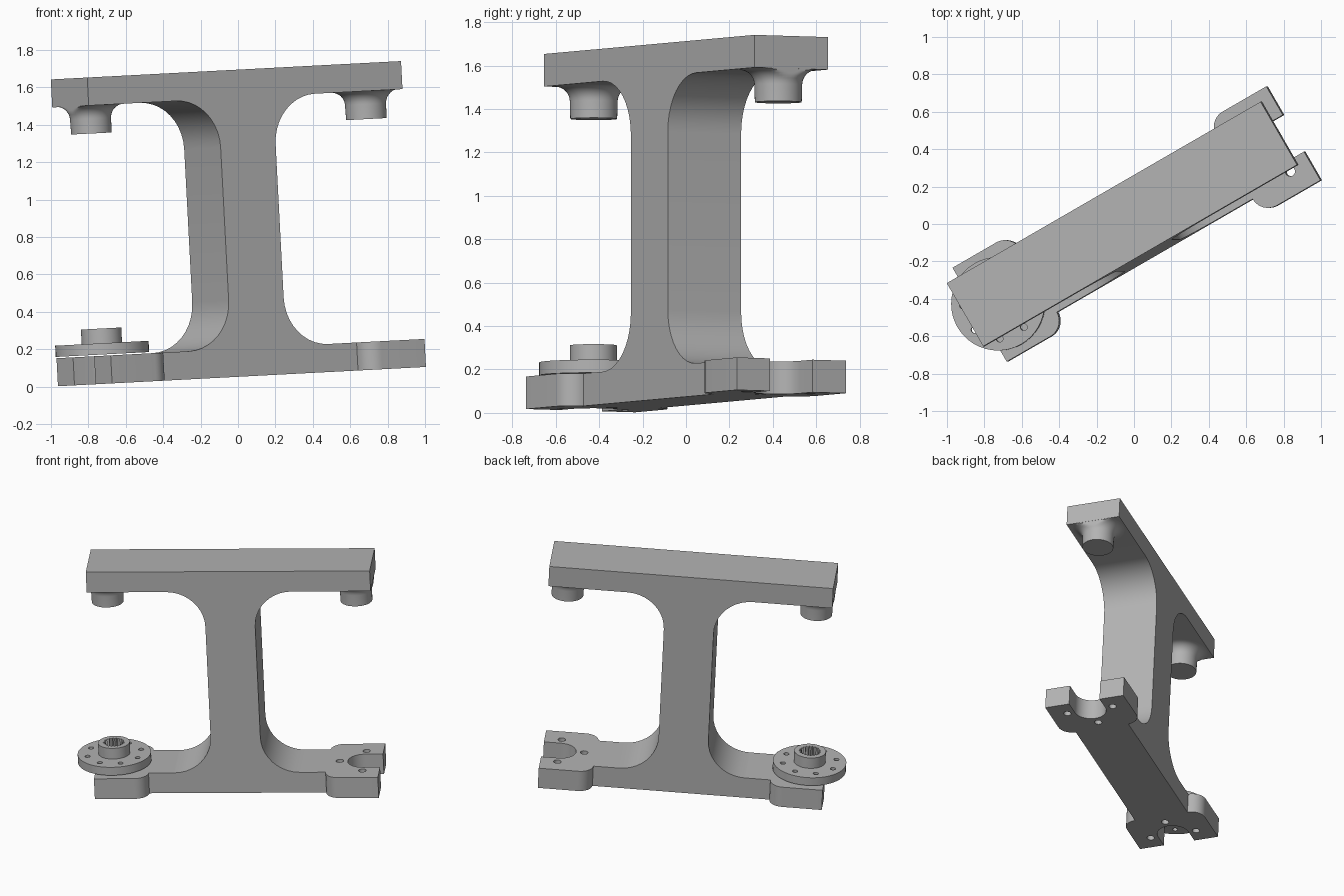
import bpy, bmesh
from math import sin, cos, pi, radians
from mathutils import Matrix

cube = bpy.data.objects.get("Cube")
if cube:
    bpy.data.objects.remove(cube)

grey = bpy.data.materials.new("plain grey")
grey.use_nodes = True
colour = (0.45, 0.45, 0.45, 1)
grey.diffuse_color = colour
grey.node_tree.nodes["Principled BSDF"].inputs["Base Color"].default_value = colour

# Main sizes, in the bracket's own frame before it is turned
HALF_L, HALF_W, HEIGHT, BAR = 0.97, 0.195, 1.64, 0.15
COLUMN, FILLET = 0.17, 0.26
EAR_W, EAR_R, EAR_U = 0.29, 0.10, 0.60
END_U, SLOT_R = 0.853, 0.113
PLACE = (Matrix.Rotation(radians(-3), 4, 'Y') @ Matrix.Translation((0.024, 0, 0.053))
         @ Matrix.Rotation(radians(30), 4, 'Z'))


def arc(cx, cy, r, a0, a1, n=10):
    steps = [radians(a0 + (a1 - a0) * i / n) for i in range(n + 1)]
    return [(cx + r * cos(a), cy + r * sin(a)) for a in steps]


def finish(name, bm):
    bmesh.ops.recalc_face_normals(bm, faces=bm.faces)
    mesh = bpy.data.meshes.new(name)
    bm.to_mesh(mesh)
    bm.free()
    mesh.materials.append(grey)
    ob = bpy.data.objects.new(name, mesh)
    bpy.context.collection.objects.link(ob)
    return ob


def prism(name, outline, low, high, upright=False):
    """Extrude an outline along z, or along y when upright."""
    bm = bmesh.new()
    verts = [bm.verts.new((a, low, b) if upright else (a, b, low)) for a, b in outline]
    face = bm.faces.new(verts)
    out = bmesh.ops.extrude_face_region(bm, geom=[face])
    moved = [v for v in out["geom"] if isinstance(v, bmesh.types.BMVert)]
    d = high - low
    bmesh.ops.translate(bm, verts=moved, vec=(0, d, 0) if upright else (0, 0, d))
    return finish(name, bm)


def lathe(name, profile, u, segments=48):
    """Revolve (radius, height) points about an upright axis at u."""
    bm = bmesh.new()
    rings = [[bm.verts.new((u + r * cos(2 * pi * i / segments),
                            r * sin(2 * pi * i / segments), h))
              for i in range(segments)] for r, h in profile]
    for a, b in zip(rings, rings[1:]):
        for i in range(segments):
            j = (i + 1) % segments
            bm.faces.new((a[i], a[j], b[j], b[i]))
    bm.faces.new(rings[0])
    bm.faces.new(rings[-1])
    return finish(name, bm)


def select(ob):
    bpy.ops.object.select_all(action='DESELECT')
    ob.select_set(True)
    bpy.context.view_layer.objects.active = ob


def cut(ob, cutters):
    select(ob)
    for c in cutters:
        c.hide_render = True
        mod = ob.modifiers.new("cut", 'BOOLEAN')
        mod.operation, mod.solver, mod.object = 'DIFFERENCE', 'EXACT', c
        bpy.ops.object.modifier_apply(modifier=mod.name)
        bpy.data.objects.remove(c)


def drill(u, v, r, low, high):
    return prism("drill", arc(u, v, r, 0, 345, 23), low, high)


def mirrored(points, su, sv):
    return [(su * a, sv * b) for a, b in points]


# Base plate: a bar with rounded ears and an open slot at both ends
quarter = arc(EAR_U + EAR_R, HALF_W, EAR_W - HALF_W, 180, 90)
quarter += [(HALF_L, EAR_W), (HALF_L, SLOT_R)]
quarter += arc(END_U, 0, SLOT_R, 90, 180)
outline = quarter + mirrored(quarter[-2::-1], 1, -1)
outline += mirrored(quarter, -1, -1) + mirrored(quarter[-2::-1], -1, 1)
base = prism("base_plate", outline, 0, BAR)
holes = []
for s in (1, -1):
    for u, v in ((END_U, 0.168), (END_U, -0.168), (END_U - 0.168, 0)):
        holes.append(drill(s * u, v, 0.026, -0.1, BAR + 0.1))
cut(base, holes)

# Column flaring into the top bar
lower, upper = BAR + FILLET, HEIGHT - BAR - FILLET
side = arc(COLUMN + FILLET, lower, FILLET, 270, 180)
side += arc(COLUMN + FILLET, upper, FILLET, 180, 90)
side += [(HALF_L, HEIGHT - BAR), (HALF_L, HEIGHT)]
column = prism("column_and_top_bar", side + mirrored(side[::-1], -1, 1),
               -HALF_W, HALF_W, upright=True)

# Hanging pegs with a flared root, trimmed flush with the bar's end
parts = [base, column]
for s, name in ((1, "peg_a"), (-1, "peg_b")):
    root = HEIGHT - BAR
    flare = arc(0.18, root - 0.07, 0.07, 180, 90, 8)
    peg = lathe(name, [(0.108, 1.34)] + flare + [(0.18, root + 0.02)], s * 0.85)
    for v in peg.data.vertices:
        v.co.x = max(-HALF_L + 0.001, min(HALF_L - 0.001, v.co.x))
    parts.append(peg)

# Round drive horn with a splined hub
horn = lathe("drive_horn", [(0.25, 0.157), (0.25, 0.217), (0.108, 0.217), (0.108, 0.296)], -END_U)
teeth = 20
spline = []
for i in range(teeth * 2):
    r = 0.075 if i % 2 else 0.06
    spline.append((-END_U + r * cos(pi * i / teeth), r * sin(pi * i / teeth)))
cutters = [prism("socket", spline, 0.19, 0.4), drill(-END_U, 0, 0.025, 0.1, 0.3)]
for i in range(8):
    a = radians(18 + 45 * i)
    cutters.append(drill(-END_U + 0.187 * cos(a), 0.187 * sin(a), 0.018, 0.1, 0.3))
cut(horn, cutters)
parts.append(horn)

# Shade and turn everything into its resting pose
for ob in parts:
    select(ob)
    bpy.ops.object.shade_smooth_by_angle(angle=radians(30))
    ob.matrix_world = PLACE
